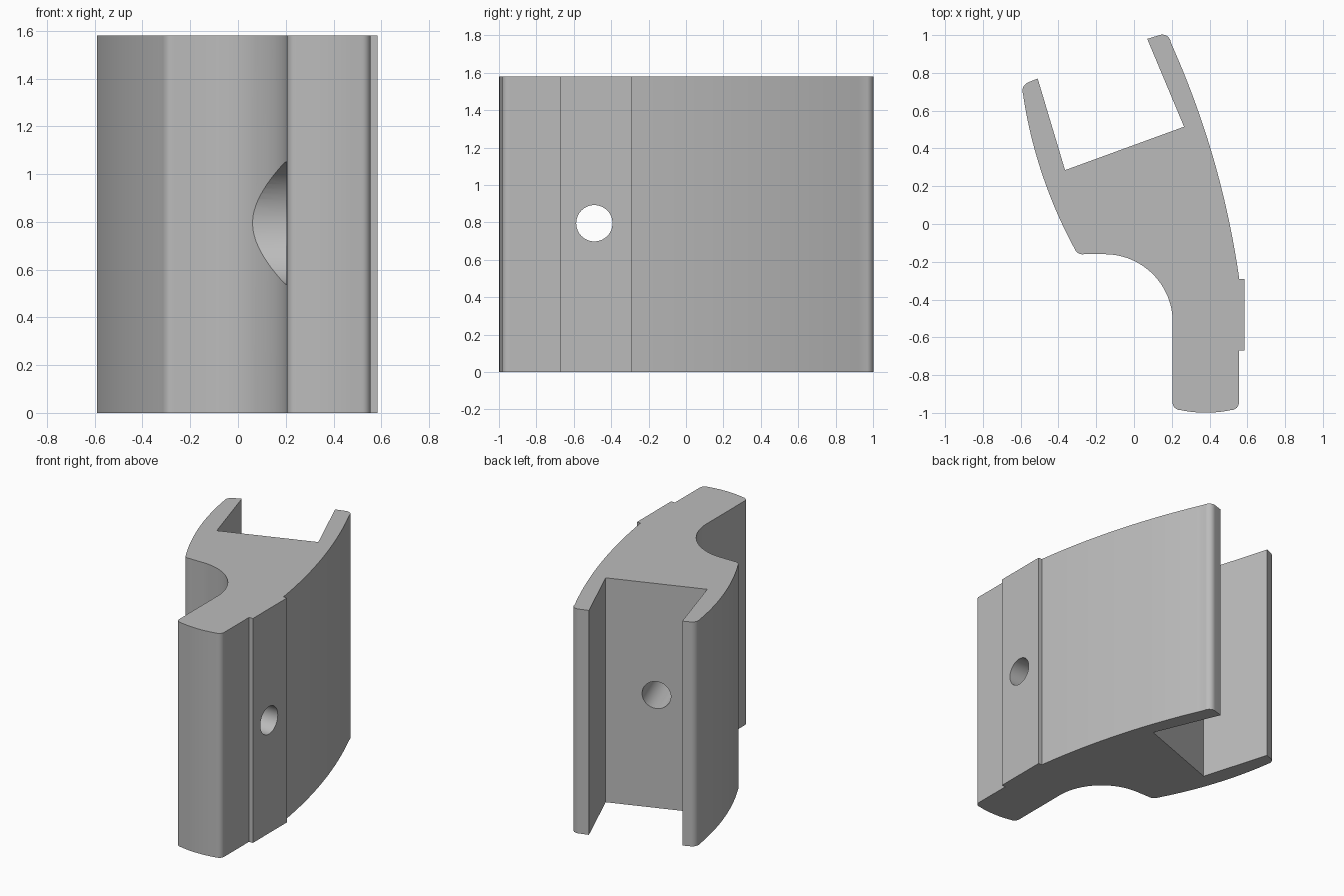
import bpy, bmesh, math
from mathutils import Vector, Matrix

HEIGHT = 1.58
MID = HEIGHT / 2 + 0.005

if "Cube" in bpy.data.objects:
    bpy.data.objects.remove(bpy.data.objects["Cube"], do_unlink=True)

grey = bpy.data.materials.new("plain_grey")
grey.use_nodes = True
colour = (0.5, 0.5, 0.5, 1)
grey.diffuse_color = colour
grey.node_tree.nodes["Principled BSDF"].inputs["Base Color"].default_value = colour


def arc(p, q, sag, n):
    """Points from p to q on a circle bulging by sag to the right of travel."""
    p, q = Vector(p), Vector(q)
    chord = q - p
    half = 2 * math.atan(2 * sag / chord.length)
    radius = chord.length / 2 / math.sin(half)
    side = Vector((chord.y, -chord.x)).normalized()
    centre = (p + q) / 2 - side * radius * math.cos(half)
    start = p - centre
    return [centre + Matrix.Rotation(2 * half * i / n, 2) @ start
            for i in range(n + 1)]


def make_object(name, bm):
    mesh = bpy.data.meshes.new(name)
    bmesh.ops.recalc_face_normals(bm, faces=bm.faces)
    bm.to_mesh(mesh)
    bm.free()
    mesh.materials.append(grey)
    obj = bpy.data.objects.new(name, mesh)
    bpy.context.collection.objects.link(obj)
    return obj


def cylinder_between(name, a, b, radius):
    a, b = Vector(a), Vector(b)
    axis = b - a
    bm = bmesh.new()
    turn = axis.to_track_quat('Z', 'Y').to_matrix().to_4x4()
    bmesh.ops.create_cone(bm, cap_ends=True, segments=64, radius1=radius,
                          radius2=radius, depth=axis.length,
                          matrix=Matrix.Translation((a + b) / 2) @ turn)
    obj = make_object(name, bm)
    obj.hide_render = True
    return obj


# Plan outline, counter-clockwise from the foot of the leg
outline = []
outline += arc((0.205, -0.94), (0.245, -0.985), 0.014, 6)    # foot corner
outline += arc((0.245, -0.985), (0.515, -0.985), 0.014, 8)[1:]
outline += arc((0.515, -0.985), (0.555, -0.94), 0.014, 6)[1:]
outline += [(0.555, -0.67), (0.585, -0.67), (0.585, -0.29)]  # raised pad
outline += arc((0.557, -0.29), (0.195, 0.96), 0.046, 32)     # outer sweep
outline += arc((0.195, 0.96), (0.135, 1.0), 0.018, 8)[1:]
outline += [(0.07, 0.98), (0.265, 0.515), (-0.365, 0.285), (-0.51, 0.77)]
outline += arc((-0.555, 0.752), (-0.588, 0.69), 0.015, 8)
outline += arc((-0.588, 0.69), (-0.315, -0.13), 0.038, 24)[1:]
outline += arc((-0.315, -0.13), (-0.265, -0.16), 0.011, 6)[1:]
outline += arc((-0.155, -0.16), (0.205, -0.52), -0.1054, 32)  # hollow

bm = bmesh.new()
base = bm.faces.new([bm.verts.new((p[0], p[1], 0)) for p in outline])
top = bmesh.ops.extrude_face_region(bm, geom=[base])
bmesh.ops.translate(bm, vec=(0, 0, HEIGHT),
                    verts=[v for v in top["geom"] if isinstance(v, bmesh.types.BMVert)])
body = make_object("bracket_body", bm)

# Screw holes and the clearance for the screw head
slot_centre = Vector((-0.05, 0.4, MID))
inward = Vector((0.343, -0.939, 0))
cutters = [
    cylinder_between("head_clearance", (-0.4, -0.49, MID), (0.204, -0.49, MID), 0.258),
    cylinder_between("pad_hole", (0.1, -0.49, MID), (0.8, -0.49, MID), 0.097),
    cylinder_between("slot_hole", slot_centre - inward * 0.2,
                     slot_centre + inward * 0.4, 0.095),
]

bpy.ops.object.select_all(action='DESELECT')
bpy.context.view_layer.objects.active = body
body.select_set(True)
for cutter in cutters:
    mod = body.modifiers.new(cutter.name, 'BOOLEAN')
    mod.operation = 'DIFFERENCE'
    mod.solver = 'EXACT'
    mod.object = cutter
    bpy.ops.object.modifier_apply(modifier=mod.name)
    bpy.data.objects.remove(cutter, do_unlink=True)

bpy.ops.object.shade_smooth_by_angle(angle=math.radians(25))
